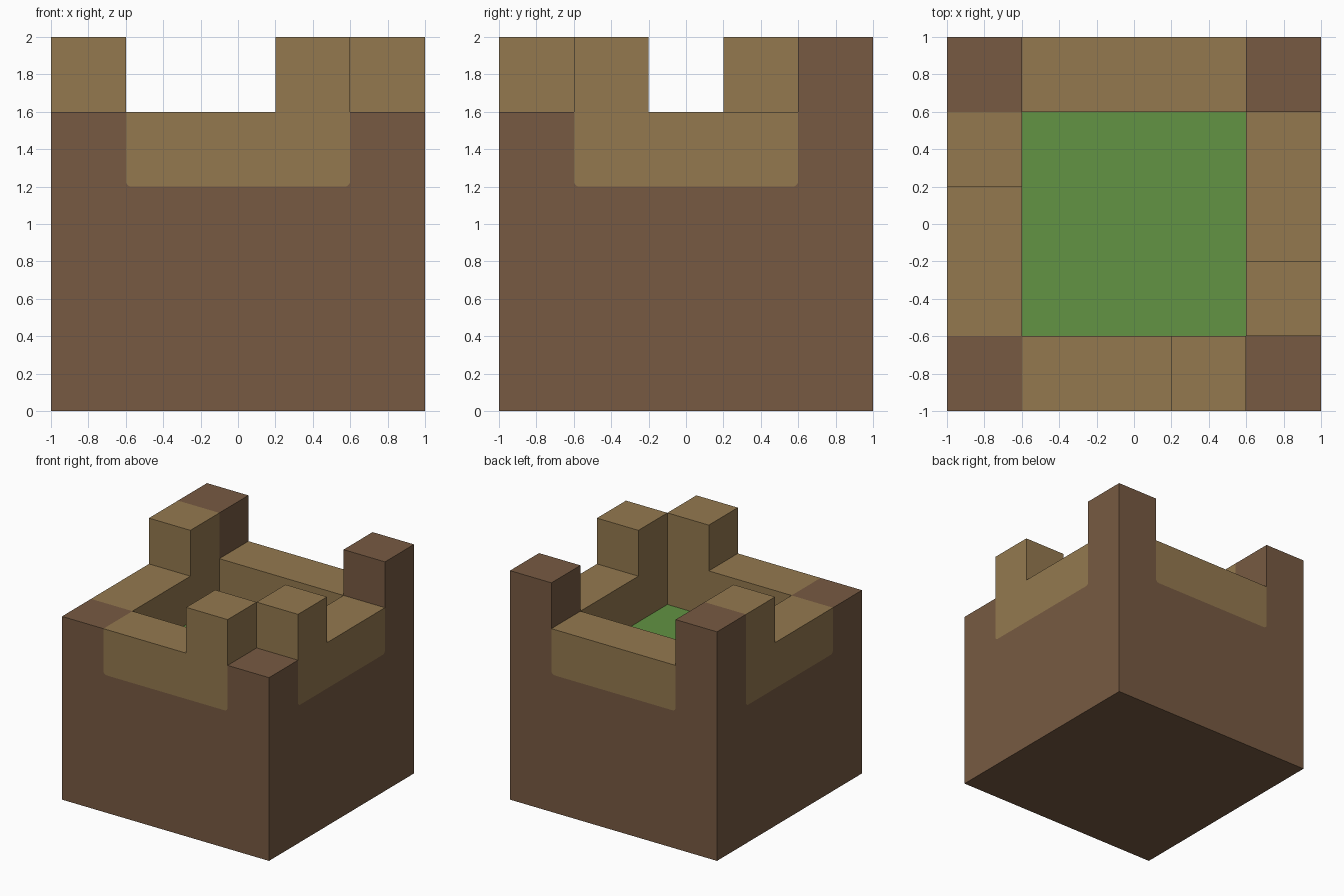
import bpy, bmesh
from math import cos, sin, pi
from mathutils import Matrix, Vector

if "Cube" in bpy.data.objects:
    bpy.data.objects.remove(bpy.data.objects["Cube"])

HALF, INNER = 1.0, 0.6            # outer and inner half widths
FLOOR, RIM, TOP = 1.2, 1.6, 2.0   # storey heights
RADIUS = 0.03                     # rounding of the painted wall panels


def material(name, rgb):
    linear = [((c / 255 + 0.055) / 1.055) ** 2.4 for c in rgb] + [1]
    m = bpy.data.materials.new(name)
    m.use_nodes = True
    m.diffuse_color = linear
    m.node_tree.nodes["Principled BSDF"].inputs["Base Color"].default_value = linear
    return m


brown = material("brown earth", (119, 90, 66))
tan = material("tan wood", (148, 121, 79))
green = material("green grass", (98, 147, 67))


def add_object(name, bm, mats):
    mesh = bpy.data.meshes.new(name)
    bm.to_mesh(mesh)
    bm.free()
    for m in mats:
        mesh.materials.append(m)
    bpy.context.collection.objects.link(bpy.data.objects.new(name, mesh))


def build_body():
    """Solid block with four corner posts and a grass floor."""
    bm = bmesh.new()
    size = Matrix.Diagonal((2 * HALF, 2 * HALF, FLOOR, 1))
    bmesh.ops.create_cube(bm, size=1, matrix=Matrix.Translation((0, 0, FLOOR / 2)) @ size)
    for axis in (Vector((1, 0, 0)), Vector((0, 1, 0))):
        for side in (-INNER, INNER):
            bmesh.ops.bisect_plane(bm, geom=bm.verts[:] + bm.edges[:] + bm.faces[:],
                                   plane_co=axis * side, plane_no=axis)
    tops = [f for f in bm.faces if f.normal.z > 0.5]
    corners, covered = [], []
    for f in tops:
        c = f.calc_center_median()
        beyond = (abs(c.x) > INNER) + (abs(c.y) > INNER)
        if beyond == 2:
            corners.append(f)
        elif beyond == 1:
            covered.append(f)
        else:
            f.material_index = 1
    # Back posts rise one storey above the front posts
    for f in bmesh.ops.extrude_discrete_faces(bm, faces=corners)["faces"]:
        height = TOP if f.calc_center_median().y > 0 else RIM
        for v in f.verts:
            v.co.z = height
    bmesh.ops.delete(bm, geom=covered, context="FACES_ONLY")
    add_object("earth_body", bm, [brown, green])


def build_wall(name, turn, crown):
    """Wall between two posts; crown is its upper outline from right to left."""
    bm = bmesh.new()
    rot = Matrix.Rotation(turn * pi / 2, 3, "Z")

    def verts(points, y):
        return [bm.verts.new(rot @ Vector((u, y, z))) for u, z in points]

    outline = [(-INNER, FLOOR), (INNER, FLOOR)] + crown
    outer, inner = verts(outline, -HALF), verts(outline, -INNER)
    bm.faces.new(inner[::-1])
    for i in range(1, len(outline)):
        j = (i + 1) % len(outline)
        bm.faces.new((outer[i], inner[i], inner[j], outer[j]))

    # Outer panel with rounded lower corners, filled out in the body colour
    def arc(side, start):
        return [(side * (INNER - RADIUS) + RADIUS * cos(start + k * pi / 8),
                 FLOOR + RADIUS + RADIUS * sin(start + k * pi / 8)) for k in range(5)]

    left, right = arc(-1, pi), arc(1, 1.5 * pi)
    bm.faces.new(verts(left + right + crown, -HALF))
    for corner, curve in ((outline[0], left), (outline[1], right)):
        bm.faces.new(verts([corner] + curve[::-1], -HALF)).material_index = 1
    add_object(name, bm, [tan, brown])


build_body()
third = INNER / 3
plain = [(INNER, RIM), (-INNER, RIM)]
tooth_at_end = [(INNER, TOP), (third, TOP), (third, RIM), (-INNER, RIM)]
tooth_at_start = [(INNER, RIM), (-third, RIM), (-third, TOP), (-INNER, TOP)]
build_wall("front_wall", 0, tooth_at_end)
build_wall("left_wall", 1, tooth_at_start)
build_wall("back_wall", 2, plain)
build_wall("right_wall", 3, tooth_at_start)
